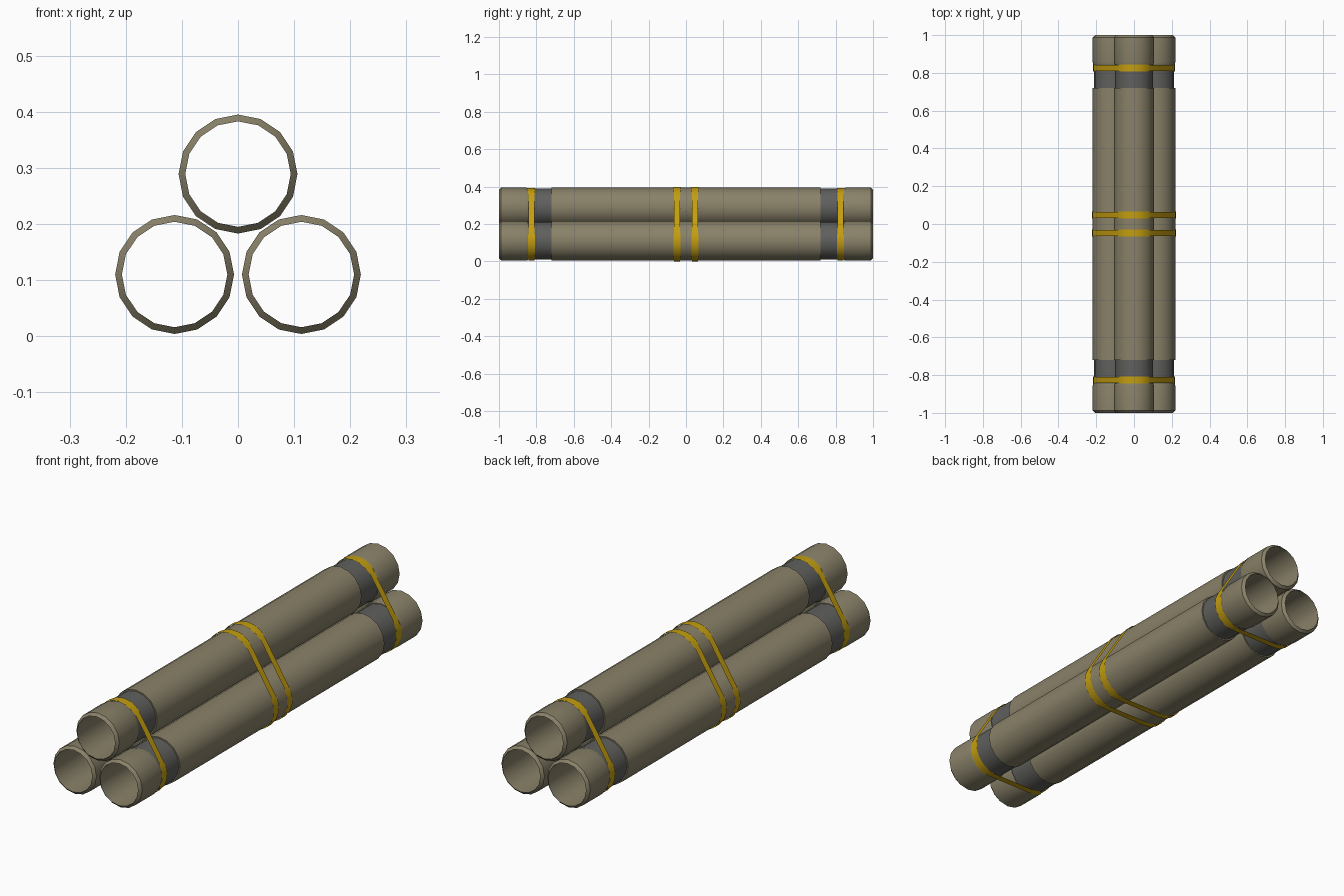
import bpy, bmesh, math

cube = bpy.data.objects.get("Cube")
if cube:
    bpy.data.objects.remove(cube, do_unlink=True)

SIDES = 16
TUBES = {"right": (-0.113, 0.11), "left": (0.113, 0.11), "top": (0, 0.289)}


def material(name, rgb):
    m = bpy.data.materials.new(name)
    m.use_nodes = True
    m.diffuse_color = (*rgb, 1)
    bsdf = next(n for n in m.node_tree.nodes if n.type == "BSDF_PRINCIPLED")
    bsdf.inputs["Base Color"].default_value = (*rgb, 1)
    return m


KHAKI = material("khaki", (0.25, 0.22, 0.14))
GREY = material("dark grey", (0.115, 0.115, 0.11))
YELLOW = material("strap yellow", (0.55, 0.34, 0.005))


def grid_object(name, rings, mat, closed_rows):
    """Skin a list of closed rings; optionally join the last ring to the first."""
    bm = bmesh.new()
    rows = [[bm.verts.new(p) for p in ring] for ring in rings]
    pairs = list(zip(rows, rows[1:]))
    if closed_rows:
        pairs.append((rows[-1], rows[0]))
    for a, b in pairs:
        for i in range(len(a)):
            j = (i + 1) % len(a)
            bm.faces.new((a[i], a[j], b[j], b[i]))
    bmesh.ops.recalc_face_normals(bm, faces=bm.faces)
    mesh = bpy.data.meshes.new(name)
    bm.to_mesh(mesh)
    bm.free()
    mesh.materials.append(mat)
    ob = bpy.data.objects.new(name, mesh)
    bpy.context.collection.objects.link(ob)
    bpy.ops.object.select_all(action="DESELECT")
    ob.select_set(True)
    bpy.context.view_layer.objects.active = ob
    bpy.ops.object.shade_smooth_by_angle(angle=math.radians(32))
    return ob


def lathe(name, profile, centre, mat, closed):
    """Spin (radius, y) points around a lengthwise axis."""
    turns = [2 * math.pi * i / SIDES for i in range(SIDES)]
    rings = [[(centre[0] + r * math.cos(t), y, centre[1] + r * math.sin(t))
              for t in turns] for r, y in profile]
    return grid_object(name, rings, mat, closed)


# Tubes: half outer profile from the recess to the mouth, mirrored, plus bore
half = [(0.106, 0.72), (0.099, 0.72), (0.099, 0.845), (0.103, 0.845),
        (0.106, 0.858), (0.106, 0.988), (0.094, 1.0)]
profile = [(r, -y) for r, y in reversed(half)] + half
for side, centre in TUBES.items():
    lathe(side + "_tube", profile, centre, KHAKI, True)
    # Dark collars sitting in the recesses
    for end, s in (("front", -1), ("back", 1)):
        lathe(f"{side}_{end}_collar", [(0.1, s * 0.72), (0.1, s * 0.845)],
              centre, GREY, False)


def strap(name, y, radius):
    """Taut band around the bundle, narrower on the free spans."""
    tilt = math.atan2(0.113, 0.179)
    arcs = [("left", -math.pi / 2, tilt), ("top", tilt, math.pi - tilt),
            ("right", math.pi - tilt, 1.5 * math.pi)]
    path = []
    steps = 6
    for side, a, b in arcs:
        cx, cz = TUBES[side]
        for i in range(steps + 1):
            t = a + (b - a) * i / steps
            width = 0.015 if i in (0, steps) else 0.019
            path.append((cx + radius * math.cos(t), cz + radius * math.sin(t), width))
    rings = [[(x, y + s * w, z) for x, z, w in path] for s in (-1, 1)]
    return grid_object(name, rings, YELLOW, False)


# Straps: two around the middle, one on each collar
for label, s in (("front", -1), ("back", 1)):
    strap(label + "_middle_strap", s * 0.048, 0.11)
    strap(label + "_end_strap", s * 0.826, 0.104)
